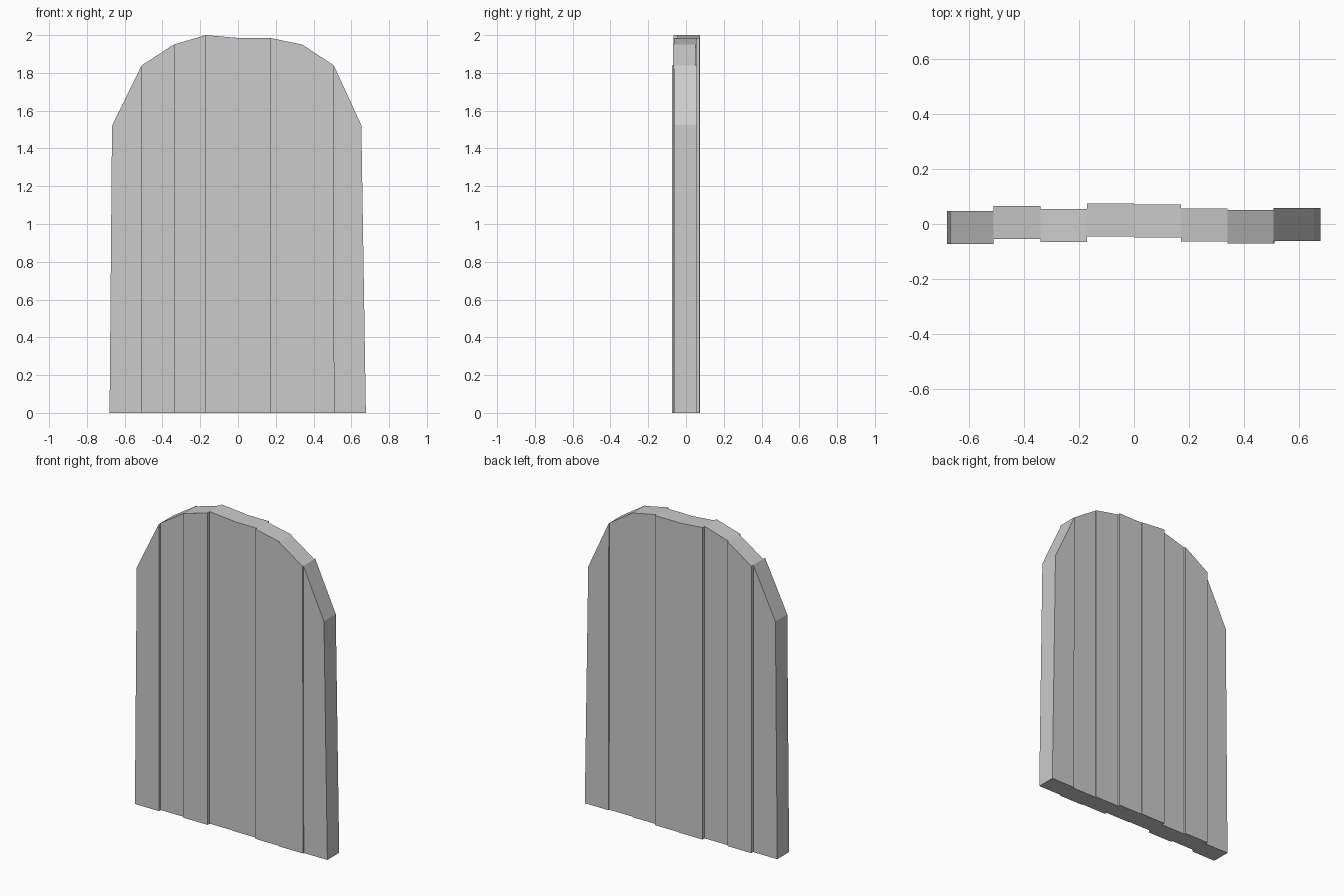
import bpy
import bmesh

if "Cube" in bpy.data.objects:
    bpy.data.objects.remove(bpy.data.objects["Cube"])

THICK = 0.12
# Arched outline: bottom x, top x and top height at each plank joint
JOINTS = [(-0.68, -0.667, 1.52), (-0.51, -0.51, 1.84), (-0.34, -0.34, 1.95),
          (-0.17, -0.17, 2.0), (0, 0, 1.985), (0.17, 0.17, 1.985),
          (0.34, 0.34, 1.95), (0.51, 0.507, 1.84), (0.677, 0.653, 1.523)]
# Uneven depth of each plank (y centre)
OFFSETS = [-0.013, 0.005, -0.006, 0.015, 0.011, -0.004, -0.010, -0.002]


def plank(name, left, right, y):
    """Extrude a four-sided plank outline through its thickness."""
    bm = bmesh.new()
    outline = [(left[0], 0), (right[0], 0), (right[1], right[2]), (left[1], left[2])]
    face = bm.faces.new([bm.verts.new((x, y - THICK / 2, z)) for x, z in outline])
    ext = bmesh.ops.extrude_face_region(bm, geom=[face])
    new_verts = [g for g in ext["geom"] if isinstance(g, bmesh.types.BMVert)]
    bmesh.ops.translate(bm, vec=(0, THICK, 0), verts=new_verts)
    bmesh.ops.recalc_face_normals(bm, faces=bm.faces)
    mesh = bpy.data.meshes.new(name)
    bm.to_mesh(mesh)
    bm.free()
    bpy.context.collection.objects.link(bpy.data.objects.new(name, mesh))


# Door planks, left to right
for i, y in enumerate(OFFSETS):
    plank(f"door_plank_{i + 1}", JOINTS[i], JOINTS[i + 1], y)
